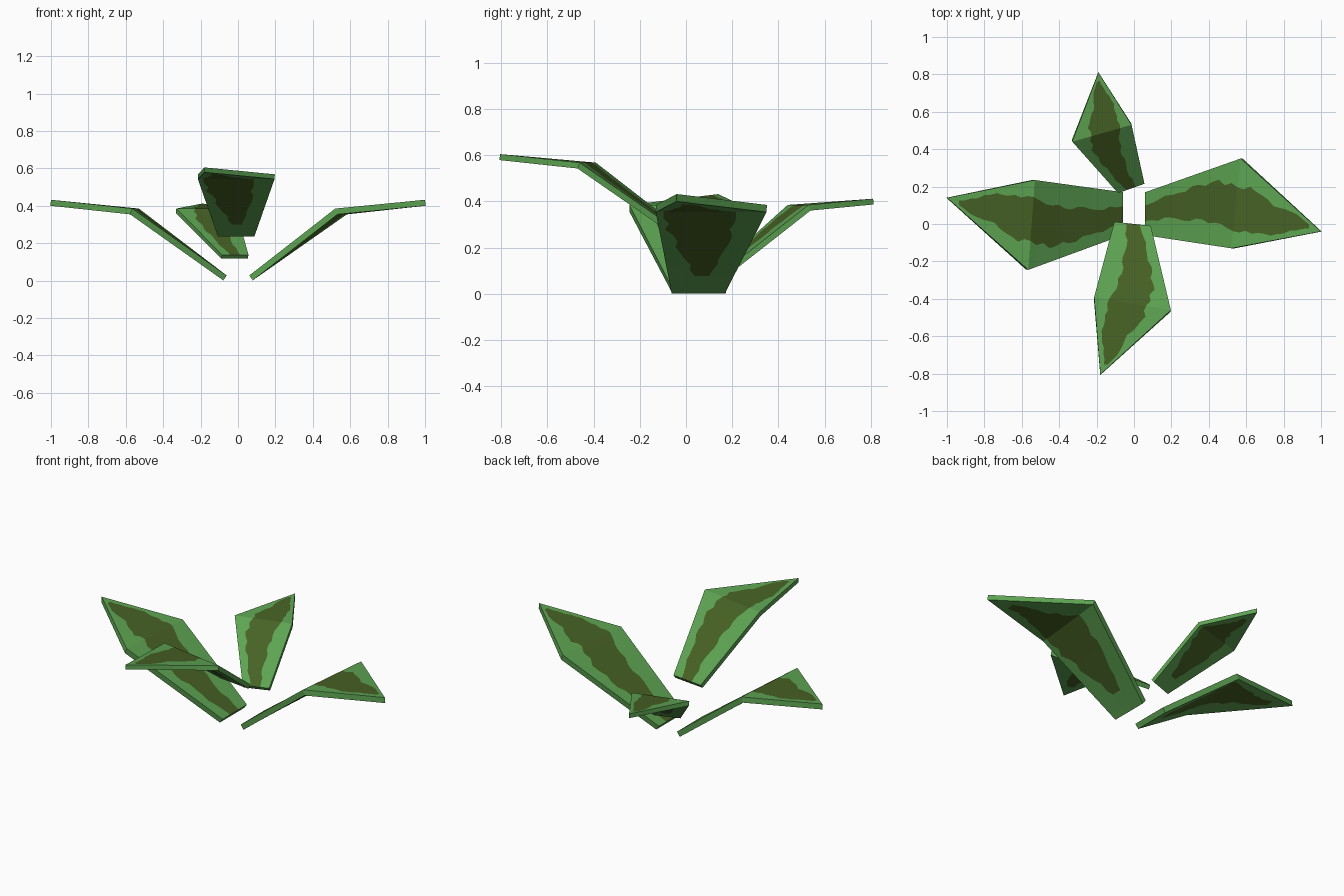
import bpy, bmesh, random
from mathutils import Vector

if "Cube" in bpy.data.objects:
    bpy.data.objects.remove(bpy.data.objects["Cube"], do_unlink=True)


def make_material(name, color):
    m = bpy.data.materials.new(name)
    m.use_nodes = True
    m.diffuse_color = color
    m.node_tree.nodes["Principled BSDF"].inputs["Base Color"].default_value = color
    return m


GREEN = make_material("leaf_green", (0.11, 0.37, 0.085, 1))
OLIVE = make_material("olive_brown", (0.062, 0.12, 0.018, 1))

# Patch edges as (distance along leaf, right edge, left edge);
# distance is 0 at the base, 1 at the fold and 2 at the tip
UPPER_PATCH = [(0, .35, .72), (.29, .36, .8), (.6, .32, .81), (.76, .28, .81), (1, .19, .7),
               (1.23, .15, .77), (1.45, .1, .68), (1.67, .2, .85), (1.85, .42, .75), (2, .45, .7)]
LOWER_PATCH = [(0, .4, .6), (.27, .37, .67), (.55, .19, .73), (.82, .08, .73), (1, .06, .7),
               (1.3, .17, .62), (1.6, .3, .7), (2, .45, .6)]
STEPS = 14


def patch_edges(profile, u):
    for a, b in zip(profile, profile[1:]):
        if u <= b[0]:
            f = (u - a[0]) / (b[0] - a[0])
            return [a[k] + (b[k] - a[k]) * f for k in (1, 2)]


def leaf(name, base, mid, tip, thick):
    """Folded slab; base and mid are (right, left) corner pairs on its top."""
    random.seed(4)
    base, mid, tip = [Vector(p) for p in base], [Vector(p) for p in mid], Vector(tip)
    rim = [base, mid, [tip, tip]]

    # Offsets from top to underside, mitred at the fold
    across = mid[1] - mid[0]
    low = ((mid[0] + mid[1] - base[0] - base[1]) / 2).cross(across).normalized()
    high = (tip - mid[0]).cross(across).normalized()
    fold = (low + high) / (1 + low.dot(high))
    offsets = [low * -thick, fold * -thick, high * -thick]

    bm = bmesh.new()

    def surface(profile, below):
        rows = []
        for i in range(2 * STEPS + 1):
            u = i / STEPS
            k = min(int(u), 1)
            right = rim[k][0].lerp(rim[k + 1][0], u - k)
            left = rim[k][1].lerp(rim[k + 1][1], u - k)
            drop = offsets[k].lerp(offsets[k + 1], u - k) * below
            a, b = [e + random.uniform(-.035, .035) for e in patch_edges(profile, u)]
            rows.append([bm.verts.new(right.lerp(left, v) + drop) for v in (0, a, b, 1)])
        return rows

    def skin(rows, start, end):
        for i in range(2 * STEPS):
            for j in range(3):
                f = bm.faces.new((rows[i][j], rows[i + 1][j], rows[i + 1][j + 1], rows[i][j + 1]))
                middle = (i + .5) / STEPS
                f.material_index = int(j == 1 and start < middle < end)

    top, bottom = surface(UPPER_PATCH, 0), surface(LOWER_PATCH, 1)
    skin(top, 0, 1.86)
    skin(bottom, .22, 1.72)

    # Side walls and base end
    for j in (0, 3):
        for i in range(2 * STEPS):
            bm.faces.new((top[i][j], top[i + 1][j], bottom[i + 1][j], bottom[i][j]))
    bm.faces.new(top[0] + bottom[0][::-1])

    bmesh.ops.remove_doubles(bm, verts=bm.verts, dist=.0005)
    bmesh.ops.recalc_face_normals(bm, faces=bm.faces)
    mesh = bpy.data.meshes.new(name)
    bm.to_mesh(mesh)
    bm.free()
    mesh.materials.append(GREEN)
    mesh.materials.append(OLIVE)
    ob = bpy.data.objects.new(name, mesh)
    bpy.context.collection.objects.link(ob)


# Two large side leaves
leaf("left_leaf", [(.06, -.06, .027), (.06, .17, .027)],
     [(.52, -.13, .385), (.57, .35, .385)], (1, -.04, .432), .032)
leaf("right_leaf", [(-.06, .17, .027), (-.06, -.06, .027)],
     [(-.53, .235, .385), (-.565, -.245, .385)], (-1, .14, .432), .032)

# Two smaller leaves, the front one raised
leaf("back_leaf", [(.056, .215, .138), (-.085, .165, .138)],
     [(-.013, .53, .385), (-.33, .44, .385)], (-.19, .81, .412), .025)
leaf("front_leaf", [(-.105, .012, .256), (.09, -.01, .256)],
     [(-.213, -.39, .568), (.197, -.46, .568)], (-.18, -.805, .605), .026)
